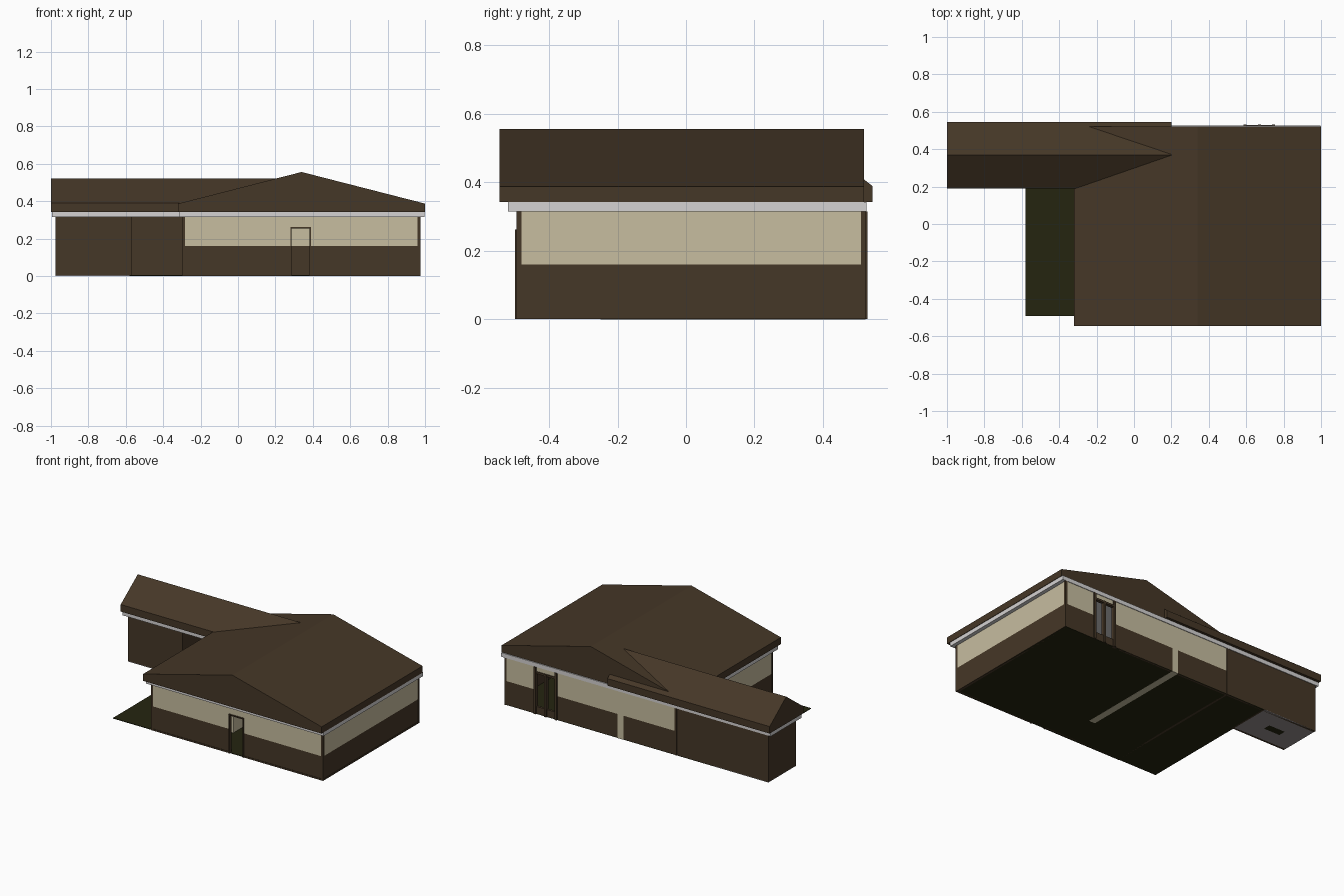
import bpy, bmesh

if "Cube" in bpy.data.objects:
    bpy.data.objects.remove(bpy.data.objects["Cube"])


def material(name, r, g, b):
    m = bpy.data.materials.new(name)
    m.diffuse_color = (r, g, b, 1)
    m.use_nodes = True
    m.node_tree.nodes["Principled BSDF"].inputs["Base Color"].default_value = m.diffuse_color
    return m


BROWN = material("brown wood", 0.060, 0.038, 0.020)
CREAM = material("cream plaster", 0.57, 0.51, 0.35)
WHITE = material("pale trim", 0.66, 0.645, 0.645)
FLOOR = material("dark green floor", 0.018, 0.018, 0.005)
GREY = material("grey concrete", 0.30, 0.27, 0.27)


def finish(name, bm, mat):
    bmesh.ops.recalc_face_normals(bm, faces=bm.faces)
    me = bpy.data.meshes.new(name)
    bm.to_mesh(me)
    bm.free()
    me.materials.append(mat)
    ob = bpy.data.objects.new(name, me)
    bpy.context.collection.objects.link(ob)
    return ob


def box(name, x, y, z, mat):
    bm = bmesh.new()
    bmesh.ops.create_cube(bm, size=1)
    for v in bm.verts:
        v.co = [r[0] if c < 0 else r[1] for c, r in zip(v.co, (x, y, z))]
    return finish(name, bm, mat)


def prism(name, profile, a, b, axis, mat):
    """Extrude a (horizontal, z) profile along x or y."""
    bm = bmesh.new()
    put = (lambda h, z, t: (t, h, z)) if axis == "x" else (lambda h, z, t: (h, t, z))
    face = bm.faces.new([bm.verts.new(put(h, z, a)) for h, z in profile])
    moved = bmesh.ops.extrude_face_region(bm, geom=[face])["geom"]
    for v in moved:
        if isinstance(v, bmesh.types.BMVert):
            v.co["xy".index(axis)] = b
    return finish(name, bm, mat)


def banded_wall(name, x, y):
    """Brown wainscot below, cream plaster above."""
    box(name + "_wainscot", x, y, (0.0, BAND), BROWN)
    box(name + "_plaster", x, y, (BAND, TOP), CREAM)


BAND, TOP, EAVE = 0.16, 0.315, 0.342
T = 0.015                                   # wall thickness
X0, X1, Y0, Y1 = -0.295, 0.972, -0.492, 0.523
WX, PX, WY = -0.975, -0.57, 0.23            # wing left, partition, wing front

# Floors
box("main_floor", (-0.58, X1), (Y0, Y1), (0.0, 0.004), FLOOR)
box("wing_floor", (WX, -0.58), (WY, Y1), (0.0, 0.004), GREY)
box("wing_floor_drain", (-0.84, -0.72), (0.35, 0.40), (0.0, 0.006), FLOOR)

# Main house walls, with gaps for the two doorways
FD, BD = (0.28, 0.39), (0.585, 0.755)
FRONT, BACK = (Y0, Y0 + T), (Y1 - T, Y1)
banded_wall("front_wall_left", (X0, FD[0]), FRONT)
banded_wall("front_wall_right", (FD[1], X1), FRONT)
box("front_door_lintel", FD, FRONT, (0.26, TOP), CREAM)
banded_wall("back_wall_left", (X0, BD[0]), BACK)
banded_wall("back_wall_right", (BD[1], X1), BACK)
box("back_door_lintel", BD, BACK, (0.285, TOP), CREAM)
box("back_door_sill", BD, BACK, (0.0, 0.05), BROWN)
banded_wall("right_wall", (X1 - T, X1), (Y0 + T, Y1 - T))
banded_wall("left_wall", (X0, X0 + T), (Y0 + T, Y1 - T))
box("inner_wall", (0.095, 0.14), (-0.25, Y1 + 0.001), (-0.0005, TOP), CREAM)

# Corner posts and base boards
for i, x in enumerate((X0 - 0.003, X1 - T + 0.003)):
    for j, y in enumerate((Y0 - 0.003, Y1 - T + 0.003)):
        box(f"corner_post_{i}{j}", (x, x + T), (y, y + T), (0, TOP), BROWN)
box("right_base_board", (X1, X1 + 0.003), (Y0, Y1), (0, 0.01), BROWN)
for i, (a, b) in enumerate(((X0, FD[0]), (FD[1], X1))):
    box(f"front_base_board_{i}", (a, b), (Y0 - 0.003, Y0), (0, 0.01), BROWN)

# Door frames
for i, x in enumerate((FD[0], FD[1] - 0.007)):
    box(f"front_door_jamb_{i}", (x, x + 0.007), (Y0 - 0.008, Y0 + T), (0, 0.262), BROWN)
box("front_door_head", FD, (Y0 - 0.008, Y0 + T), (0.255, 0.262), BROWN)
for i, x in enumerate((BD[0], sum(BD) / 2 - 0.008, BD[1] - 0.016)):
    top = 0.285 if i == 1 else TOP
    box(f"back_door_post_{i}", (x, x + 0.016), (Y1 - T, Y1 + 0.008), (0, top), BROWN)
box("back_door_head", BD, (Y1 - T, Y1 + 0.006), (0.272, 0.285), BROWN)

# Wing walls; the bay beside the house stays open to the patio
box("wing_back_wall", (WX, X0), (Y1 - T, Y1), (0, TOP), BROWN)
box("wing_left_wall", (WX, WX + T), (WY, Y1), (0, TOP), BROWN)
box("wing_front_wall", (WX, PX), (WY, WY + T), (0, TOP), BROWN)
box("wing_partition", (PX - T, PX), (WY, Y1), (0, TOP), BROWN)

# Pale ceiling plates that show as trim under the eaves
box("main_ceiling", (-0.315, 0.997), (-0.52, 0.527), (TOP, EAVE), WHITE)
box("wing_ceiling", (-0.995, -0.315), (0.2, 0.527), (TOP, EAVE), WHITE)

# Gabled roofs with deep fascias
prism("main_roof", [(-0.32, EAVE), (1.0, EAVE), (1.0, 0.387), (0.34, 0.556), (-0.32, 0.387)],
      -0.545, 0.52, "y", BROWN)
prism("wing_roof", [(0.19, EAVE), (0.545, EAVE), (0.545, 0.389), (0.37, 0.522), (0.19, 0.389)],
      -1.0, 0.2, "x", BROWN)
